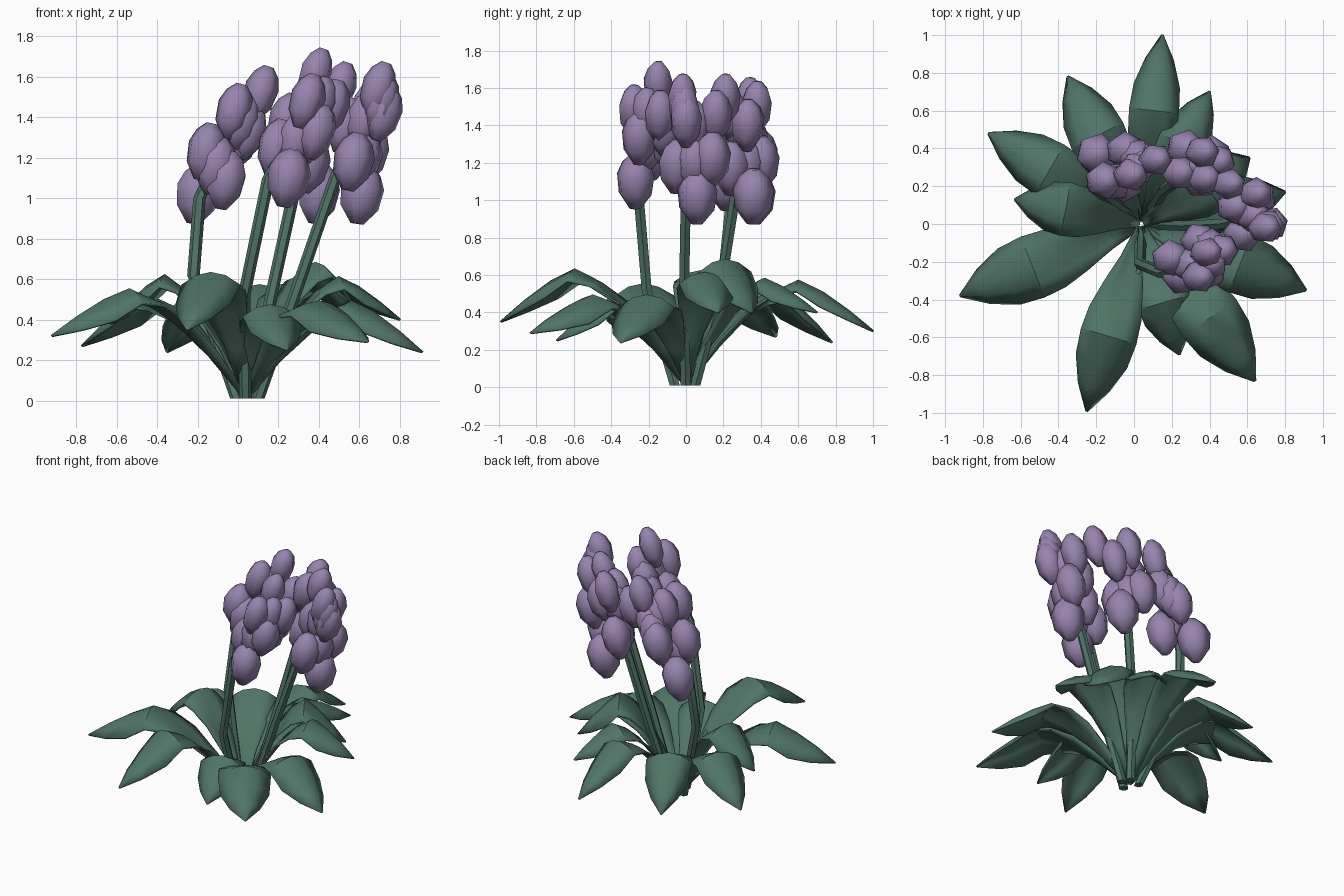
import bpy, bmesh, math
from mathutils import Vector

if "Cube" in bpy.data.objects:
    bpy.data.objects.remove(bpy.data.objects["Cube"], do_unlink=True)


def material(name, rgb):
    m = bpy.data.materials.new(name)
    m.use_nodes = True
    m.diffuse_color = (*rgb, 1)
    m.node_tree.nodes["Principled BSDF"].inputs["Base Color"].default_value = (*rgb, 1)
    return m


GREEN = material("leaf green", (0.08, 0.175, 0.135))
PURPLE = material("petal purple", (0.31, 0.23, 0.42))
CENTRE = Vector((0.04, 0, 0.01))


def finish(name, bm, mat, angle):
    bmesh.ops.recalc_face_normals(bm, faces=bm.faces)
    mesh = bpy.data.meshes.new(name)
    bm.to_mesh(mesh)
    bm.free()
    mesh.materials.append(mat)
    obj = bpy.data.objects.new(name, mesh)
    bpy.context.collection.objects.link(obj)
    bpy.ops.object.select_all(action="DESELECT")
    obj.select_set(True)
    bpy.context.view_layer.objects.active = obj
    bpy.ops.object.shade_smooth_by_angle(angle=math.radians(angle))
    return obj


def skin(bm, rows, closed=False):
    """Join equal rows of vertices with quads."""
    n = len(rows[0])
    for a, b in zip(rows, rows[1:]):
        for i in range(n if closed else n - 1):
            j = (i + 1) % n
            bm.faces.new((a[i], a[j], b[j], b[i]))


def tube(bm, rings):
    """Closed solid through a list of rings of points."""
    rows = [[bm.verts.new(p) for p in ring] for ring in rings]
    skin(bm, rows, closed=True)
    bm.faces.new(rows[0])
    bm.faces.new(rows[-1])


def hexagon(centre, u, v, radius, turn=0):
    angles = [math.tau * k / 6 + turn for k in range(6)]
    return [centre + (u * math.cos(a) + v * math.sin(a)) * radius for a in angles]


# Leaf outline: (fraction of the length, fraction of the half width)
OUTLINE = [(0.02, 0.14), (0.18, 0.38), (0.34, 0.72), (0.48, 0.95),
           (0.6, 1), (0.73, 0.92), (0.87, 0.56), (1, 0.02)]
CREST = 0.6


def leaf(name, tip, crest, half):
    """Arching blade: channelled near the base, domed towards the tip."""
    tip = Vector(tip)
    run = Vector((tip.x - CENTRE.x, tip.y, 0))
    side = Vector((-run.y, run.x, 0)).normalized()
    bm, rows = bmesh.new(), []
    for t, w in OUTLINE:
        lift = max(-0.65, 0.9 - 2.2 * t)
        if t < CREST:
            z = crest * (1 - (1 - t / CREST) ** 1.4)
        else:
            z = crest - (crest - tip.z) * ((t - CREST) / (1 - CREST)) ** 1.3
        row = []
        for k in (-1, -0.5, 0, 0.5, 1):
            p = CENTRE + run * t + side * (half * w * k)
            p.z = max(CENTRE.z, z + lift * half * w * k * k)
            row.append(bm.verts.new(p))
        rows.append(row)
    skin(bm, rows)
    obj = finish(name, bm, GREEN, 40)
    thick = obj.modifiers.new("thickness", "SOLIDIFY")
    thick.thickness = 0.012
    thick.offset = 0


# Tip position, crest height, half width
LEAVES = [
    ((0.15, 1, 0.3), 0.57, 0.13), ((-0.35, 0.78, 0.24), 0.52, 0.15),
    ((-0.77, 0.48, 0.27), 0.52, 0.15), ((-0.63, 0.13, 0.38), 0.62, 0.14),
    ((-0.92, -0.38, 0.32), 0.55, 0.17), ((-0.25, -0.99, 0.35), 0.63, 0.15),
    ((0.24, -0.69, 0.25), 0.47, 0.14), ((0.64, -0.83, 0.29), 0.49, 0.17),
    ((0.91, -0.35, 0.24), 0.49, 0.16), ((0.8, 0.17, 0.4), 0.61, 0.14),
    ((0.61, 0.35, 0.4), 0.68, 0.16), ((0.4, 0.7, 0.4), 0.58, 0.13),
]
for i, args in enumerate(LEAVES):
    leaf(f"leaf_{i + 1}", *args)


def stem(name, points):
    """Hexagonal stalk, starting beside the centre of the plant."""
    points = [Vector(p) for p in points]
    out = points[0] - CENTRE
    out.z = 0
    points.insert(0, CENTRE + out.normalized() * 0.06)
    bm = bmesh.new()
    tube(bm, [hexagon(p, Vector((1, 0, 0)), Vector((0, 1, 0)), 0.031) for p in points])
    finish(name, bm, GREEN, 40)


def bud(bm, pos):
    """Six-sided pointed bud, slimmer and leaning further higher up."""
    high = (pos.z - 1) / 0.6
    r, h = 0.112 - 0.032 * high, 0.148 - 0.012 * high
    axis = Vector((0.15 + 0.2 * high, 0.03, 1)).normalized()
    u = axis.cross(Vector((0, 1, 0))).normalized()
    v = axis.cross(u)
    profile = ((-1, 0.3), (-0.45, 0.88), (0.25, 1), (0.7, 0.74), (1, 0.3))
    tube(bm, [hexagon(pos + axis * h * level, u, v, r * scale, pos.x * 9)
              for level, scale in profile])


# Each flower: stem path, then the outer bud centres
FLOWERS = {
    "left_back": (
        [(0.16, 0.18, 0.5), (0.27, 0.26, 1), (0.43, 0.29, 1.5)],
        [(0.4, 0.36, 1.02), (0.35, 0.24, 1.17), (0.27, 0.4, 1.2), (0.44, 0.33, 1.4),
         (0.24, 0.27, 1.38), (0.5, 0.21, 1.54), (0.36, 0.38, 1.5)]),
    "right_back": (
        [(-0.22, 0.2, 0.62), (-0.19, 0.24, 1), (0.05, 0.32, 1.5)],
        [(-0.2, 0.37, 1.02), (-0.06, 0.22, 1.09), (-0.16, 0.23, 1.23), (-0.05, 0.39, 1.24),
         (0.05, 0.33, 1.33), (-0.02, 0.26, 1.43), (0.11, 0.34, 1.52)]),
    "left_side": (
        [(0.28, -0.01, 0.52), (0.48, 0, 1.1), (0.66, 0.04, 1.5)],
        [(0.61, 0.06, 1.02), (0.57, -0.05, 1.18), (0.65, 0.14, 1.22), (0.53, 0.09, 1.36),
         (0.72, 0, 1.42), (0.69, -0.02, 1.54), (0.64, 0.16, 1.45)]),
    "front": (
        [(0.03, -0.21, 0.52), (0.15, -0.26, 1.1), (0.42, -0.2, 1.58)],
        [(0.25, -0.27, 1.1), (0.19, -0.18, 1.25), (0.39, -0.25, 1.33), (0.34, -0.09, 1.3),
         (0.46, -0.14, 1.45), (0.34, -0.28, 1.48), (0.38, -0.15, 1.61)]),
}
for name, (path, outer) in FLOWERS.items():
    stem(name + "_stem", path)
    buds = [Vector(c) for c in outer]
    # Inner buds fill the gaps between neighbours
    inner = [(buds[i] + buds[i + 1]) / 2 for i in (1, 3, 4)]
    bm = bmesh.new()
    for c in buds + inner:
        bud(bm, c)
    finish(name + "_buds", bm, PURPLE, 65)
